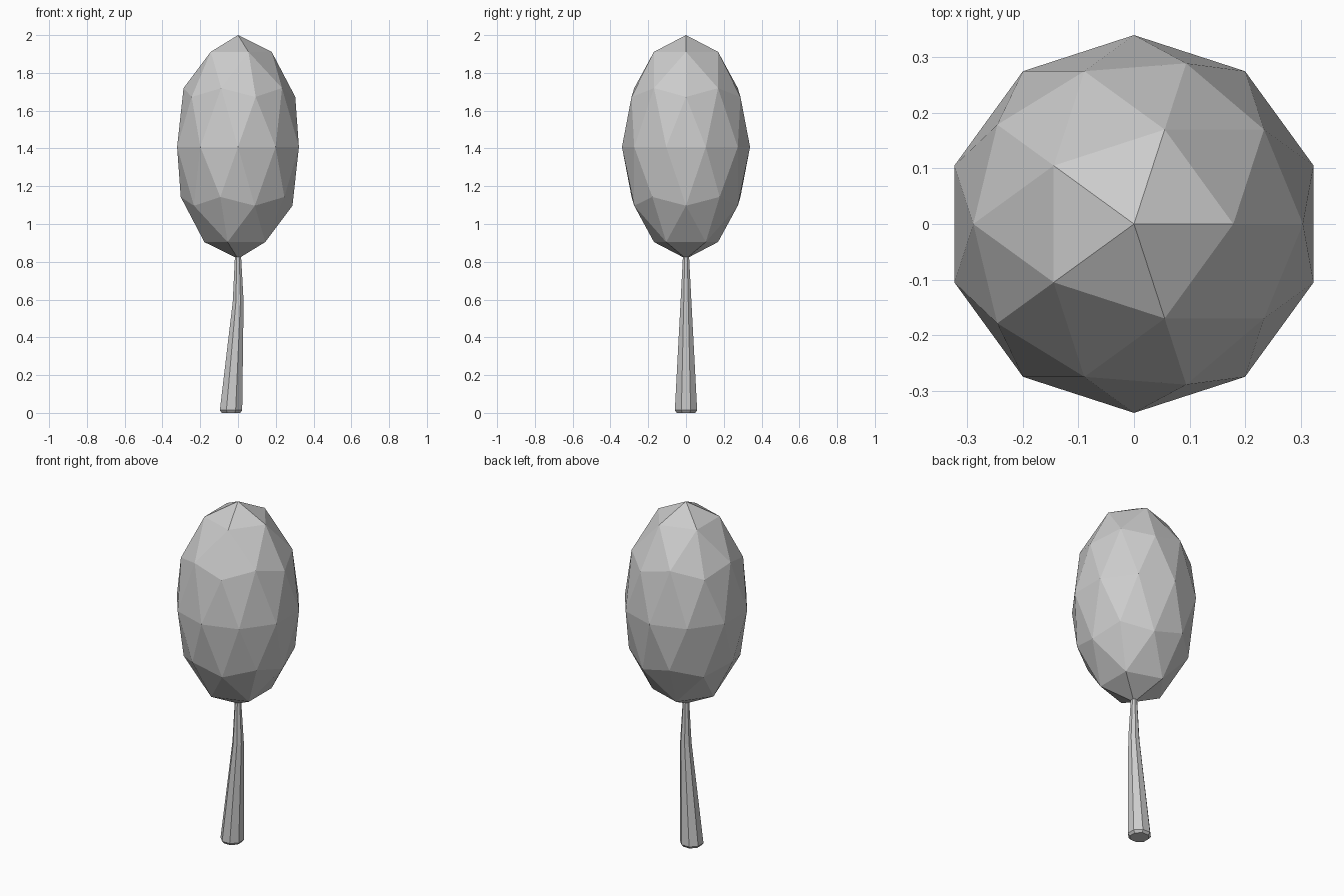
import bpy, bmesh
from math import cos, sin, pi

if "Cube" in bpy.data.objects:
    bpy.data.objects.remove(bpy.data.objects["Cube"])

SIDES = 8

# Crown: faceted, stretched icosphere
bpy.ops.mesh.primitive_ico_sphere_add(subdivisions=2, radius=1, location=(0, 0, 1.408))
crown = bpy.context.object
crown.name = "crown"
crown.scale = (0.339, 0.339, 0.592)
bpy.ops.object.transform_apply(location=False, rotation=False, scale=True)

# Trunk: tapered, slightly bent loft of rings (centre x, z, radius)
rings = [(-0.037, 0.0, 0.053), (-0.037, 0.014, 0.064),
         (0.001, 0.59, 0.031), (0.0, 0.84, 0.017)]
bm = bmesh.new()
loops = []
for x, z, r in rings:
    loops.append([bm.verts.new((x + r * cos(2 * pi * (i + 0.5) / SIDES),
                                r * sin(2 * pi * (i + 0.5) / SIDES), z))
                  for i in range(SIDES)])
for a, b in zip(loops, loops[1:]):
    for i in range(SIDES):
        j = (i + 1) % SIDES
        bm.faces.new((a[i], a[j], b[j], b[i]))
bm.faces.new(loops[0][::-1])
bm.faces.new(loops[-1])
mesh = bpy.data.meshes.new("trunk")
bm.to_mesh(mesh)
bm.free()
trunk = bpy.data.objects.new("trunk", mesh)
bpy.context.collection.objects.link(trunk)
